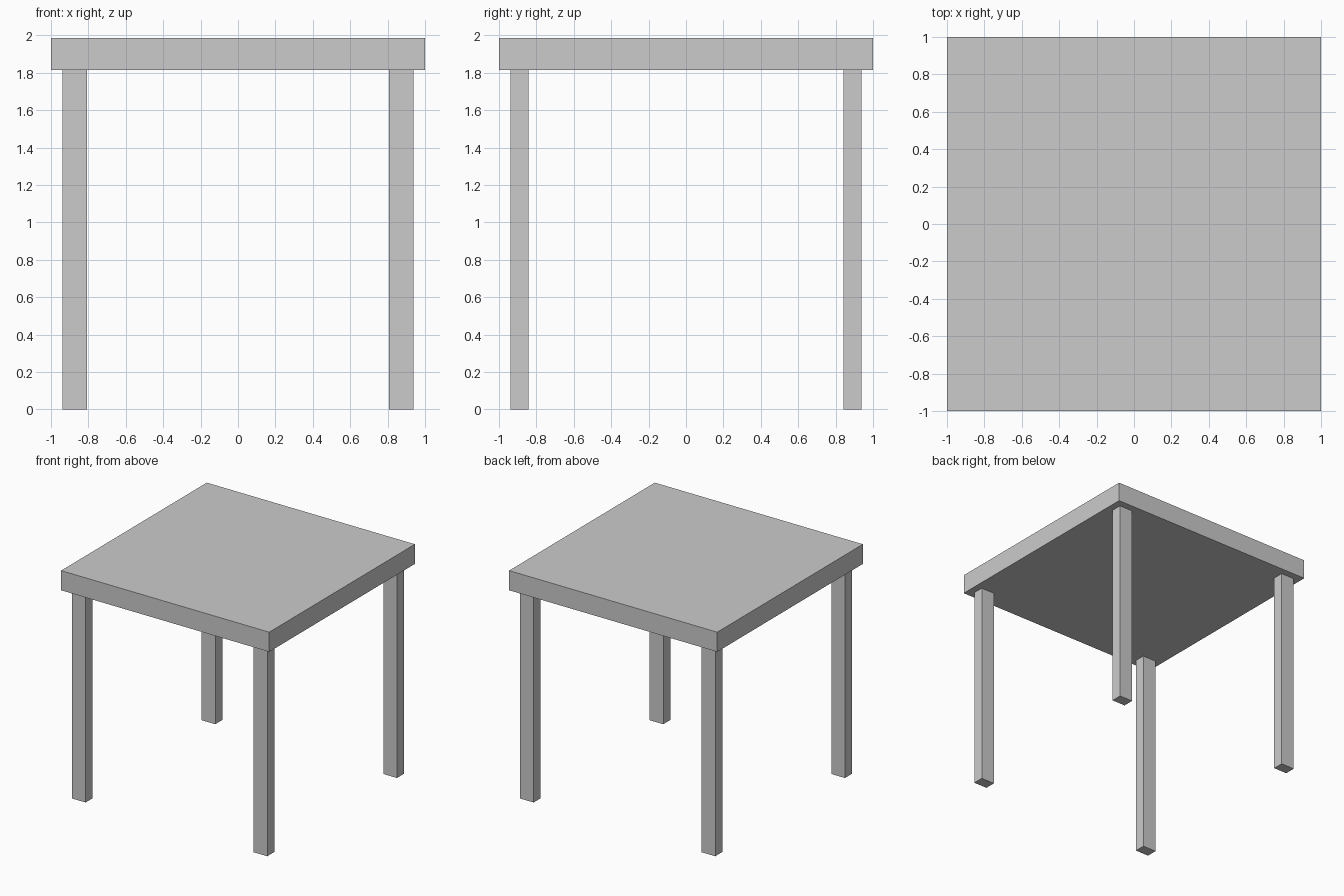
import bpy

if "Cube" in bpy.data.objects:
    bpy.data.objects.remove(bpy.data.objects["Cube"])


def box(name, x, y, z):
    """Box from (min, max) ranges along each axis."""
    ranges = (x, y, z)
    bpy.ops.mesh.primitive_cube_add(size=1, location=[(a + b) / 2 for a, b in ranges])
    obj = bpy.context.object
    obj.name = name
    obj.scale = [b - a for a, b in ranges]
    bpy.ops.object.transform_apply(location=False, rotation=False, scale=True)
    return obj


LEG_TOP = 1.816

# Square slab top
box("table_top", (-1, 1), (-1, 1), (LEG_TOP, 1.987))

# Four rectangular legs, inset from the corners
for side, sx in (("left", -1), ("right", 1)):
    for end, sy in (("front", -1), ("back", 1)):
        box(f"{end}_{side}_leg",
            sorted((sx * 0.808, sx * 0.938)),
            sorted((sy * 0.842, sy * 0.938)),
            (0, LEG_TOP))
